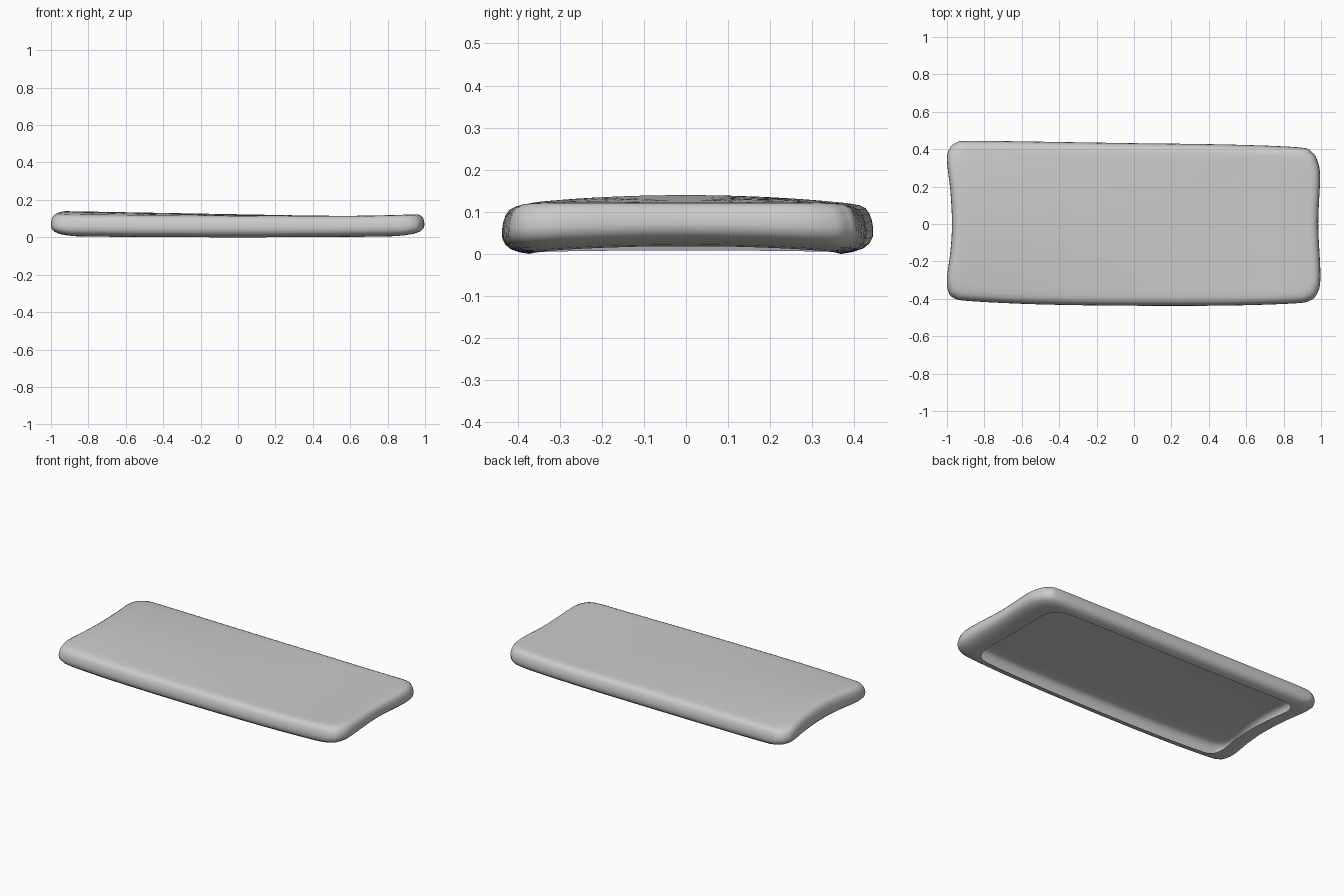
import bpy, bmesh, math
from mathutils import Vector

if "Cube" in bpy.data.objects:
    bpy.data.objects.remove(bpy.data.objects["Cube"])

# plan outline of the slab, counter-clockwise
OUTLINE = [(0.985, 0), (0.995, 0.25), (0.98, 0.34), (0.95, 0.385), (0.88, 0.41),
           (0.5, 0.425), (0, 0.432), (-0.5, 0.44), (-0.88, 0.445), (-0.95, 0.435),
           (-0.985, 0.405), (-1, 0.34), (-0.982, 0.18), (-0.973, 0), (-0.982, -0.15),
           (-1, -0.29), (-0.993, -0.36), (-0.965, -0.395), (-0.88, -0.412),
           (-0.5, -0.43), (0, -0.437), (0.5, -0.436), (0.85, -0.425),
           (0.94, -0.41), (0.98, -0.37), (0.997, -0.28)]


def smooth_loop(pts, steps):
    # Catmull-Rom interpolation of a closed loop
    p = [Vector(q) for q in pts]
    n, out = len(p), []
    for i in range(n):
        a, b, c, d = p[i - 1], p[i], p[(i + 1) % n], p[(i + 2) % n]
        for k in range(steps):
            t = k / steps
            out.append(0.5 * (2 * b + (c - a) * t + (2 * a - 5 * b + 4 * c - d) * t * t
                              + (3 * b - a - 3 * c + d) * t ** 3))
    return out


def top_z(x, y):
    # gently rising ends, crowned at the left
    left = max(0, (0.5 - x) / 1.5)
    right = max(0, (x - 0.5) / 0.5)
    return 0.116 + 0.011 * right ** 2 + left * (0.027 - 0.022 * min(1, abs(y) / 0.4) ** 2)


def lip_z(x, y):
    # bottom rim arches up along the two ends
    end = min(1, abs(x) / 0.86) ** 6 * max(0, 1 - (y / 0.37) ** 2)
    return 0.002 + 0.006 * x * x + end * (0.014 if x > 0 else 0.004)


# (inset x, inset y, height fraction between rim and top)
PROFILE = [(0.13, 0.065, 0.0), (0.09, 0.043, 0.03), (0.05, 0.022, 0.09),
           (0.02, 0.008, 0.19), (0.004, 0.001, 0.32), (0, 0, 0.48), (0.002, 0.003, 0.65),
           (0.007, 0.009, 0.8), (0.016, 0.018, 0.91), (0.03, 0.033, 0.975), (0.05, 0.053, 1.0)]

bm = bmesh.new()
loop = smooth_loop(OUTLINE, 4)
rings = []


def add_ring(sx, sy, f):
    ring = []
    for p in loop:
        x, y = p.x * sx, p.y * sy
        lo = lip_z(x, y)
        ring.append(bm.verts.new((x, y, lo + f * (top_z(x, y) - lo))))
    rings.append(ring)


# rolled side wall, open underneath
for dx, dy, f in PROFILE:
    add_ring(1 - dx, 1 - dy / 0.44, f)
# top skin shrinking to the middle
for k in (0.92, 0.8, 0.65, 0.45, 0.22):
    add_ring(0.95 * k, (1 - 0.053 / 0.44) * k, 1)
n = len(loop)
for a, b in zip(rings, rings[1:]):
    for i in range(n):
        j = (i + 1) % n
        bm.faces.new((a[i], a[j], b[j], b[i]))
centre = bm.verts.new((0, 0, top_z(0, 0)))
for i in range(n):
    bm.faces.new((rings[-1][i], rings[-1][(i + 1) % n], centre))

# stand the rim on the ground
low = min(v.co.z for v in bm.verts)
for v in bm.verts:
    v.co.z -= low
for f in bm.faces:
    f.smooth = True

mesh = bpy.data.meshes.new("cushion_shell")
bm.to_mesh(mesh)
bm.free()
obj = bpy.data.objects.new("cushion_shell", mesh)
bpy.context.collection.objects.link(obj)
